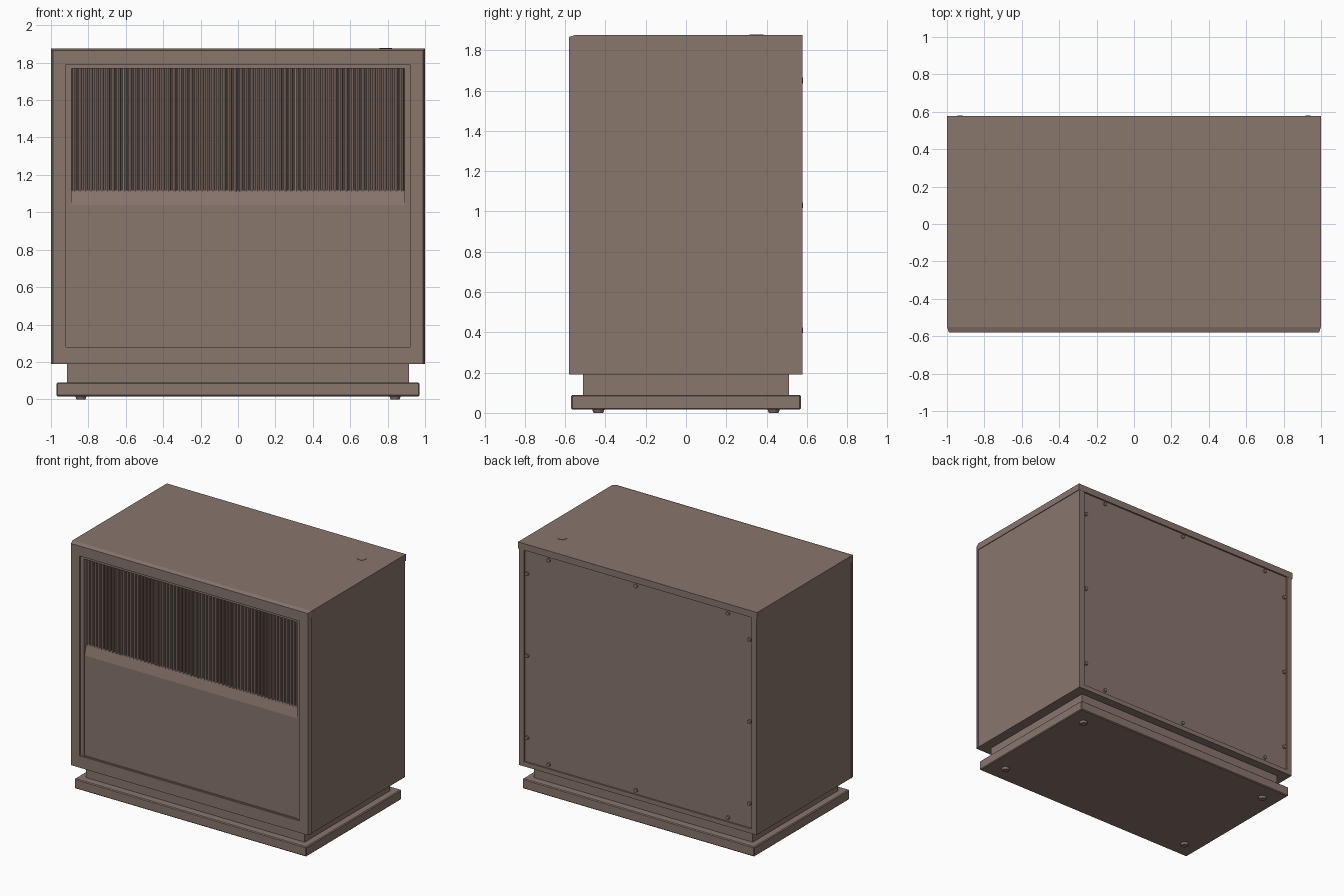
import bpy, bmesh, math

if "Cube" in bpy.data.objects:
    bpy.data.objects.remove(bpy.data.objects["Cube"])

mat = bpy.data.materials.new("brown_wood")
mat.diffuse_color = (0.25, 0.18, 0.152, 1)
mat.use_nodes = True
mat.node_tree.nodes["Principled BSDF"].inputs["Base Color"].default_value = mat.diffuse_color


def finish(name, bm):
    bmesh.ops.recalc_face_normals(bm, faces=bm.faces)
    me = bpy.data.meshes.new(name)
    bm.to_mesh(me)
    bm.free()
    me.materials.append(mat)
    ob = bpy.data.objects.new(name, me)
    bpy.context.collection.objects.link(ob)
    return ob


def box(name, x, y0, y1, z0, z1, bevel=0):
    bm = bmesh.new()
    bmesh.ops.create_cube(bm, size=1)
    for v in bm.verts:
        v.co = (v.co.x * 2 * x, y0 + (v.co.y + .5) * (y1 - y0), z0 + (v.co.z + .5) * (z1 - z0))
    if bevel:
        bmesh.ops.bevel(bm, geom=bm.edges[:], offset=bevel, segments=1, affect='EDGES')
    return finish(name, bm)


def ring(name, front, back, inner, y0, y1):
    """Rectangular frame; each rectangle is (half width, z low, z high)."""
    bm = bmesh.new()
    loops = []
    for (x, a, b), y in ((front, y0), (back, y1), (inner, y1), (inner, y0)):
        loops.append([bm.verts.new(p) for p in ((-x, y, a), (x, y, a), (x, y, b), (-x, y, b))])
    for i in range(4):
        l, m = loops[i], loops[(i + 1) % 4]
        for k in range(4):
            n = (k + 1) % 4
            bm.faces.new((l[k], l[n], m[n], m[k]))
    return finish(name, bm)


def prism(name, profile, x):
    """Extrude a (y, z) profile across x."""
    bm = bmesh.new()
    f = bm.faces.new([bm.verts.new((-x, y, z)) for y, z in profile])
    r = bmesh.ops.extrude_face_region(bm, geom=[f])
    for v in r['geom']:
        if isinstance(v, bmesh.types.BMVert):
            v.co.x = x
    return finish(name, bm)


def cylinders(name, places, r, depth, sides, axis='Z', r2=None):
    bm = bmesh.new()
    for p in places:
        vs = bmesh.ops.create_cone(bm, cap_ends=True, segments=sides, radius1=r,
                                   radius2=r if r2 is None else r2, depth=depth)['verts']
        for v in vs:
            c = v.co.copy()
            if axis == 'Y':
                c.y, c.z = c.z, -c.y
            v.co = (c.x + p[0], c.y + p[1], c.z + p[2])
    return finish(name, bm)


# cabinet: core (also forms back panel and grille backing), side shell, top board
box("cabinet_core", .955, -.53, .566, .20, 1.83)
ring("cabinet_shell", (.995, .19, 1.83), (.995, .19, 1.83), (.95, .225, 1.825), -.55, .577)
box("top_board", 1.0, -.55, .578, 1.825, 1.875)

# front frame with slightly tapered outside, and the stepped trim in it
ring("front_frame", (.99, .19, 1.866), (1.0, .19, 1.875), (.92, .28, 1.79), -.58, -.55)
ring("front_trim", (.94, .26, 1.81), (.94, .26, 1.81), (.89, .284, 1.77), -.568, -.525)

# lower front panel with sloped ledge
prism("lower_panel", [(-.563, .27), (-.563, 1.04), (-.542, 1.12), (-.52, 1.12), (-.52, .27)], .889)

# vertical grille slats
n = 60
pitch = 1.78 / n
cylinders("grille_slats", [(-.89 + pitch * (i + .5), -.536, 1.445) for i in range(n)],
          .0115, .67, 8)

# plinth, base plate and feet
box("plinth_neck", .915, -.51, .51, .08, .21)
box("base_plate", .97, -.57, .57, .016, .09, .006)
cylinders("feet", [(sx * .84, sy * .435, .01) for sx in (-1, 1) for sy in (-1, 1)],
          .024, .02, 16, r2=.032)

# screws round the back panel
spots = [(x, .569, z) for x in (-.75, .02, .75) for z in (.255, 1.8)]
spots += [(sx * .93, .572, z) for sx in (-1, 1) for z in (.41, 1.03, 1.65)]
cylinders("back_screws", spots, .014, .018, 12, 'Y')

# small round button on top
cylinders("top_button", [(.79, .35, 1.875)], .034, .006, 16)
